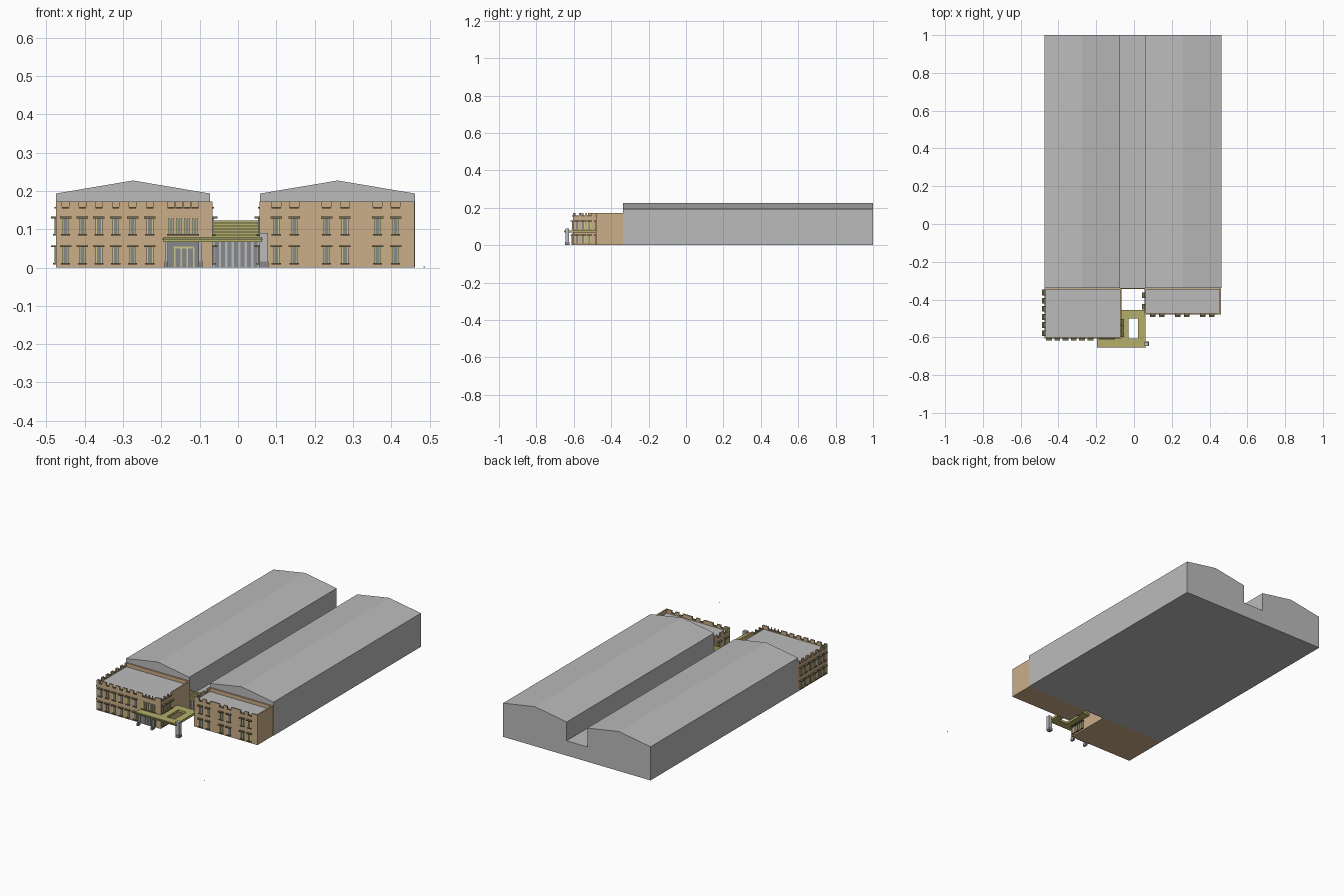
import bpy, bmesh
from mathutils import Vector, Matrix

if "Cube" in bpy.data.objects:
    bpy.data.objects.remove(bpy.data.objects["Cube"])


def material(name, rgb):
    m = bpy.data.materials.new(name)
    m.use_nodes = True
    m.diffuse_color = (*rgb, 1)
    m.node_tree.nodes["Principled BSDF"].inputs["Base Color"].default_value = (*rgb, 1)
    return m


GREY = material("light grey", (0.5, 0.5, 0.5))
TAN = material("tan stone", (0.6, 0.42, 0.25))
OLIVE = material("olive yellow", (0.46, 0.43, 0.14))
DARK = material("dark olive", (0.17, 0.16, 0.08))
PALE = material("pale yellow", (0.62, 0.58, 0.24))
GLASS = material("glass grey", (0.24, 0.25, 0.27))

parts = {}


def box(part, mat, lo, hi):
    """Add an axis-aligned box to a named part."""
    bm, _ = parts.setdefault(part, (bmesh.new(), mat))
    lo, hi = Vector(lo), Vector(hi)
    size = hi - lo
    scale = Matrix.Diagonal((abs(size.x), abs(size.y), abs(size.z), 1))
    bmesh.ops.create_cube(bm, size=1, matrix=Matrix.Translation((lo + hi) / 2) @ scale)


class Facade:
    """A wall face: u runs along it, d points outward, z is up."""

    def __init__(self, start, along, length, name):
        self.o, self.t = Vector((*start, 0)), Vector((*along, 0))
        self.n = Vector((self.t.y, -self.t.x, 0))
        self.length, self.name = length, name

    def box(self, part, mat, u0, u1, d0, d1, z0, z1):
        p = self.o + self.t * u0 + self.n * d0
        q = self.o + self.t * u1 + self.n * d1
        box(self.name + "_" + part, mat, (p.x, p.y, z0), (q.x, q.y, z1))

    def window(self, u, z, width=0.018, height=0.044, trim=True):
        w = width / 2
        self.box("window_glass", GLASS, u - w, u + w, 0, 0.002, z, z + height)
        for s in (-1, 1):
            self.box("window_frames", PALE, u + s * w, u + s * (w - 0.004), 0, 0.004, z, z + height)
        self.box("window_sills", DARK, u - w - 0.003, u + w + 0.003, 0, 0.008, z - 0.001, z + 0.003)
        if trim:
            self.box("window_lintels", DARK, u - w - 0.006, u + w + 0.006, 0, 0.013,
                     z + height, z + height + 0.005)

    def parapet(self, notches, half=0.012):
        # Merlons fill the spaces between the notches
        edge = 0
        for u in sorted(notches):
            self.box("parapet", TAN, edge, u - half, -0.008, 0, SILL, TOP)
            self.box("notch_sills", DARK, u - half, u + half, -0.008, 0.004, SILL - 0.002, SILL + 0.002)
            edge = u + half
        self.box("parapet", TAN, edge, self.length, -0.008, 0, SILL, TOP)


ROOF, SILL, TOP = 0.149, 0.156, 0.172
LOW, HIGH = 0.009, 0.084
BACK = -0.338


def shed(name, x0, x1):
    # Long warehouse extruded from a gabled profile
    bm = bmesh.new()
    profile = [(x0, 0), (x1, 0), (x1, 0.193), ((x0 + x1) / 2, 0.227), (x0, 0.193)]
    face = bm.faces.new([bm.verts.new((x, BACK, z)) for x, z in profile])
    ext = bmesh.ops.extrude_face_region(bm, geom=[face])
    bmesh.ops.translate(bm, vec=(0, 1 - BACK, 0),
                        verts=[v for v in ext["geom"] if isinstance(v, bmesh.types.BMVert)])
    bmesh.ops.recalc_face_normals(bm, faces=bm.faces)
    parts[name] = (bm, GREY)


def block(name, x0, x1, y0):
    # Stone block: solid core with sunken roof and a rear parapet
    box(name + "_walls", TAN, (x0, y0, 0), (x1, BACK, ROOF))
    box(name + "_roof", GREY, (x0 + 0.006, y0 + 0.006, ROOF), (x1 - 0.006, BACK - 0.006, ROOF + 0.002))
    box(name + "_rear_parapet", TAN, (x0, BACK - 0.008, ROOF), (x1, BACK, TOP))
    depth = BACK - y0
    sides = {
        "front": Facade((x0, y0), (1, 0), x1 - x0, name + "_front"),
        "east": Facade((x1, y0), (0, 1), depth, name + "_east"),
        "west": Facade((x0, BACK), (0, -1), depth, name + "_west"),
    }
    for f in sides.values():
        f.box("parapet", TAN, 0, f.length, -0.008, 0, ROOF, SILL)
    return sides


# Warehouses and the low link between them
shed("west_warehouse", -0.475, -0.073)
shed("east_warehouse", 0.058, 0.462)
box("link_hall", GREY, (-0.074, BACK, 0), (0.059, 1, 0.085))

# West block
WX, WY = -0.475, -0.605
west = block("west_block", WX, -0.067, WY)
front = west["front"]
columns = [x - WX for x in (-0.45, -0.406, -0.363, -0.319, -0.275, -0.23)]
entry = [x - WX for x in (-0.175, -0.154, -0.133, -0.112)]
for u in columns:
    front.window(u, LOW)
    front.window(u, HIGH)
for u in entry:
    front.window(u, HIGH, width=0.015, trim=False)
front.parapet(columns + entry, half=0.009)

outer = [0.025 + i * 0.043 for i in range(6)]
inner = [0.022, 0.055, 0.088]
for side, us in (("west", outer), ("east", inner)):
    for u in us:
        west[side].window(u, LOW)
        west[side].window(u, HIGH)
    west[side].parapet(us)

# Entrance doors in the west block
e0, e1 = -0.19 - WX, -0.098 - WX
front.box("door_glass", GLASS, e0, e1, 0, 0.003, 0, 0.066)
front.box("door_frames", PALE, e0 + 0.022, e1 - 0.018, 0, 0.006, 0.05, 0.055)
for i in range(4):
    u = e0 + 0.023 + i * 0.0165
    front.box("door_frames", PALE, u, u + 0.004, 0, 0.006, 0, 0.052)

# East block
EX = 0.056
east = block("east_block", EX, 0.46, -0.48)
columns = [x - EX for x in (0.1, 0.147, 0.231, 0.279, 0.364, 0.411)]
for u in columns:
    east["front"].window(u, LOW)
    east["front"].window(u, HIGH)
east["front"].parapet(columns)
east["west"].parapet([0.04, 0.1])
east["east"].parapet([])
for u in (0.04, 0.1):
    east["west"].window(u, LOW)
    east["west"].window(u, HIGH)

# Slatted screen and glazed doors between the blocks
screen = Facade((-0.067, BACK), (1, 0), 0.123, "courtyard")
screen.box("screen", OLIVE, 0, screen.length, 0, 0.003, 0.07, 0.122)
for i in range(6):
    z = 0.074 + i * 0.008
    screen.box("slats", PALE, 0, screen.length, 0, 0.007, z, z + 0.005)
screen.box("door_glass", GLASS, 0, screen.length, 0, 0.003, 0, 0.07)
for i in range(8):
    u = i * 0.0168
    screen.box("door_mullions", GREY, u, u + 0.006, 0, 0.006, 0, 0.07)

# Canopy with a rectangular opening
Z0, Z1 = 0.067, 0.08
for lo, hi in (((-0.195, -0.65), (-0.067, -0.605)),
               ((-0.067, -0.65), (-0.03, -0.455)),
               ((0.022, -0.65), (0.062, -0.482)),
               ((-0.03, -0.65), (0.022, -0.605)),
               ((-0.03, -0.5), (0.022, -0.455)),
               ((0.022, -0.482), (0.056, -0.455))):
    box("canopy", OLIVE, (*lo, Z0), (*hi, Z1))
box("canopy_edge", DARK, (-0.197, -0.653, 0.072), (0.064, -0.65, 0.076))

# Canopy posts on dark bases
for x, w, top in ((-0.187, 0.008, Z0), (-0.098, 0.009, Z0), (0.067, 0.022, 0.09)):
    box("canopy_posts", GREY, (x - w / 2, -0.645, 0), (x + w / 2, -0.625, top))
    box("post_bases", GLASS, (x - w / 2 - 0.001, -0.647, 0), (x + w / 2 + 0.001, -0.623, 0.016))

# Small marker stone out in front
box("marker_stone", GREY, (0.484, -1, 0), (0.488, -0.997, 0.002))

for name, (bm, mat) in parts.items():
    mesh = bpy.data.meshes.new(name)
    bm.to_mesh(mesh)
    bm.free()
    mesh.materials.append(mat)
    bpy.context.collection.objects.link(bpy.data.objects.new(name, mesh))
